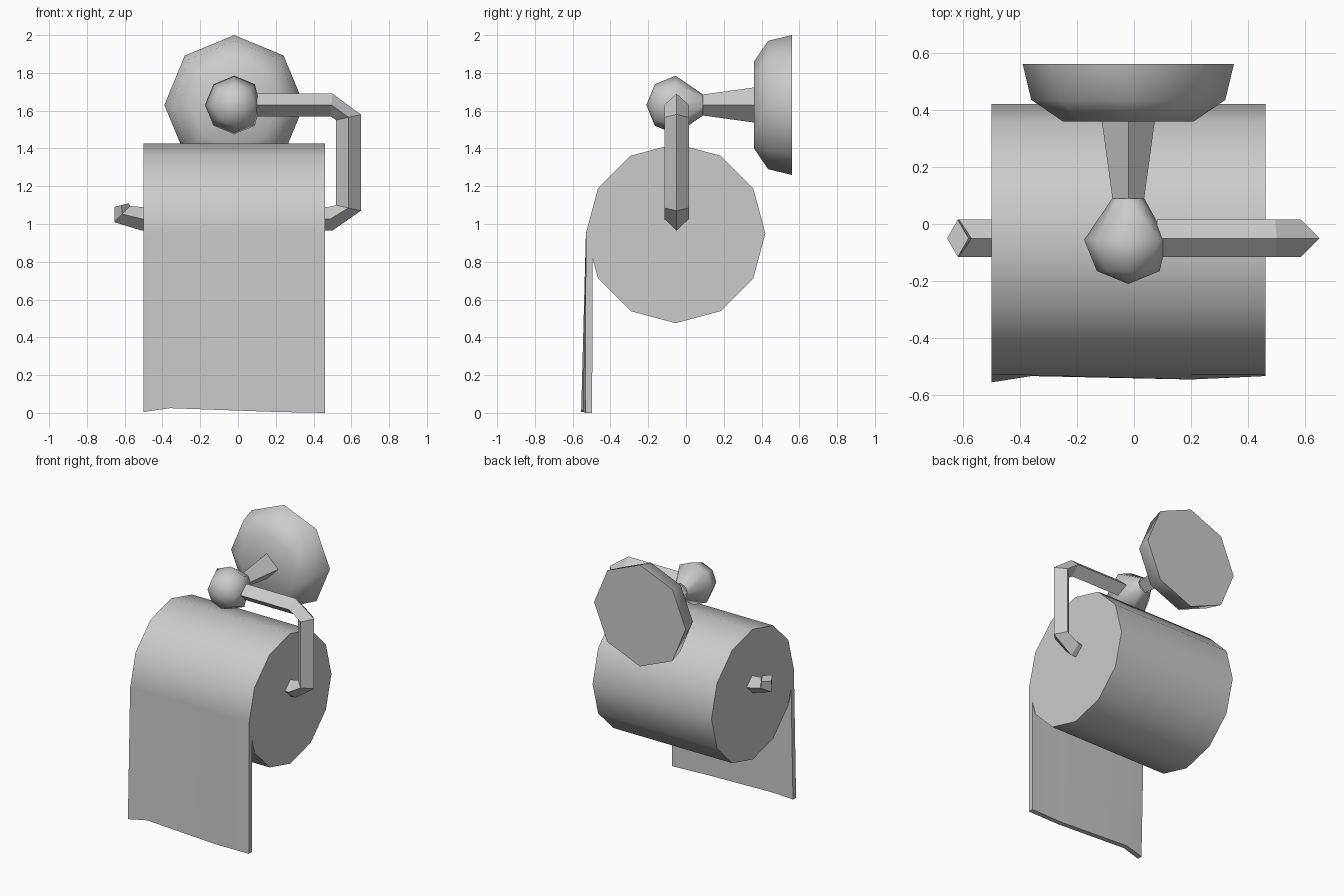
import bpy
import bmesh
from math import sin, cos, pi, radians
from mathutils import Vector

cube = bpy.data.objects.get("Cube")
if cube:
    bpy.data.objects.remove(cube, do_unlink=True)

GREY = (0.6, 0.6, 0.6, 1)
grey = bpy.data.materials.new("plain grey")
grey.use_nodes = True
grey.diffuse_color = GREY
grey.node_tree.nodes["Principled BSDF"].inputs["Base Color"].default_value = GREY


def loft(name, rings, smooth=None):
    """Skin a row of equal rings; a one-point ring closes to a tip."""
    bm = bmesh.new()
    rows = [[bm.verts.new(p) for p in ring] for ring in rings]
    for a, b in zip(rows, rows[1:]):
        n = max(len(a), len(b))
        for i in range(n):
            j = (i + 1) % n
            if len(a) == 1:
                bm.faces.new((a[0], b[j], b[i]))
            else:
                bm.faces.new((a[i], a[j], b[j], b[i]))
    for end in (rows[0], rows[-1]):
        if len(end) > 2:
            bm.faces.new(end)
    bmesh.ops.recalc_face_normals(bm, faces=bm.faces)
    mesh = bpy.data.meshes.new(name)
    bm.to_mesh(mesh)
    bm.free()
    mesh.materials.append(grey)
    obj = bpy.data.objects.new(name, mesh)
    bpy.context.collection.objects.link(obj)
    if smooth:
        bpy.ops.object.select_all(action='DESELECT')
        obj.select_set(True)
        bpy.context.view_layer.objects.active = obj
        bpy.ops.object.shade_smooth_by_angle(angle=radians(smooth))
    return obj


MOUNT = Vector((-0.02, 0, 1.63))


def mount_ring(y, r, sides=8):
    """Ring around the mount's front-to-back axis."""
    if r == 0:
        return [MOUNT + Vector((0, y, 0))]
    return [MOUNT + Vector((r * cos(2 * pi * i / sides), y, r * sin(2 * pi * i / sides)))
            for i in range(sides)]


# Wall plate, stem and ball joint
loft("wall_plate", [mount_ring(0.36, 0.23), mount_ring(0.435, 0.34),
                    mount_ring(0.56, 0.37)], 55)
loft("stem", [mount_ring(0.07, 0.053, 4), mount_ring(0.37, 0.094, 4)])
ball = loft("ball_joint", [mount_ring(-0.21, 0), mount_ring(-0.165, 0.11),
                           mount_ring(-0.055, 0.155), mount_ring(0.09, 0.056)], 55)
for v in ball.data.vertices:
    v.co.x = min(v.co.x, 0.115)

# Bent arm: outer and inner (x, z) of each diamond section
bends = [((0.08, 1.69), (0.08, 1.57)), ((0.5, 1.69), (0.49, 1.57)),
         ((0.65, 1.58), (0.52, 1.55)), ((0.65, 1.07), (0.52, 1.1)),
         ((0.5, 0.965), (0.48, 1.09)), ((-0.51, 0.965), (-0.51, 1.09)),
         ((-0.655, 1.01), (-0.57, 1.095)), ((-0.655, 1.09), (-0.58, 1.11))]


def diamond(outer, inner, y=-0.05, half=0.065):
    a, b = Vector((outer[0], y, outer[1])), Vector((inner[0], y, inner[1]))
    side = Vector((0, half, 0))
    return [a, (a + b) / 2 + side, b, (a + b) / 2 - side]


loft("holder_arm", [diamond(*pair) for pair in bends])

# Paper roll
loft("paper_roll", [[(x, -0.055 + 0.475 * cos(i * pi / 6), 0.95 + 0.475 * sin(i * pi / 6))
                     for i in range(12)] for x in (-0.5, 0.46)], 40)

# Hanging sheet with a wavy lower edge: x, front y, bottom z
wave = [(-0.5, -0.555, 0.005), (-0.36, -0.533, 0.025),
        (0.2, -0.545, 0.005), (0.46, -0.533, 0)]
loft("hanging_sheet", [[(x, -0.53, 0.95), (x, y, z), (x, y + 0.036, z),
                        (x, -0.494, 0.95)] for x, y, z in wave], 30)
